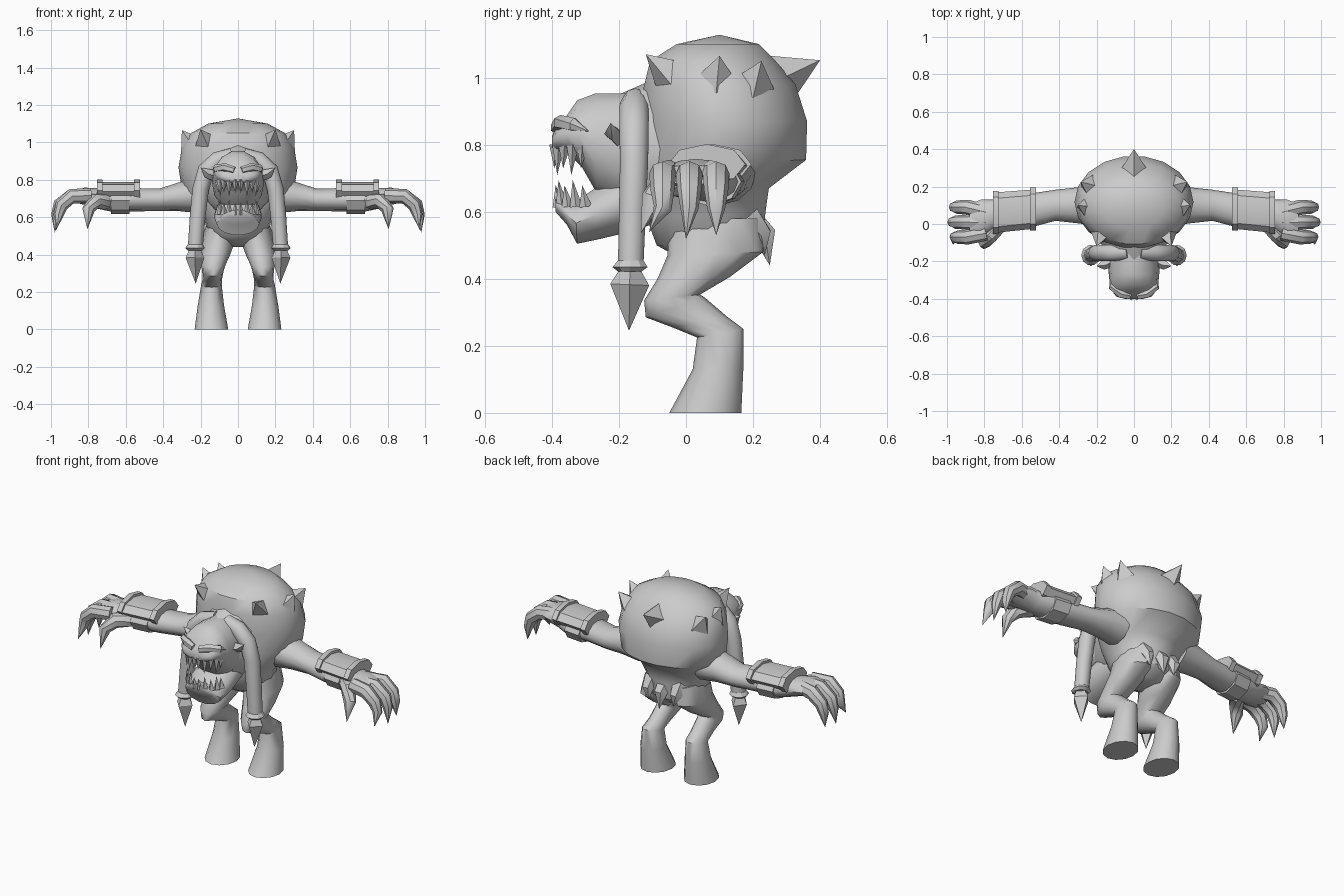
import bpy, bmesh, math
from mathutils import Vector as V

cube = bpy.data.objects.get("Cube")
if cube:
    bpy.data.objects.remove(cube, do_unlink=True)

grey = bpy.data.materials.new("plain_grey")
grey.use_nodes = True
grey.diffuse_color = (0.6, 0.6, 0.6, 1)
grey.node_tree.nodes["Principled BSDF"].inputs["Base Color"].default_value = (0.6, 0.6, 0.6, 1)


def loft(name, rings, sides=12, mirror=False, angle=42):
    """Skin a list of ellipses, each given as centre and two half axes."""
    bm = bmesh.new()
    loops = []
    for c, u, v in rings:
        steps = [math.tau * i / sides for i in range(sides)]
        loops.append([bm.verts.new(V(c) + V(u) * math.cos(a) + V(v) * math.sin(a)) for a in steps])
    for a, b in zip(loops, loops[1:]):
        for i in range(sides):
            j = (i + 1) % sides
            bm.faces.new((a[i], a[j], b[j], b[i]))
    bm.faces.new(loops[0])
    bm.faces.new(loops[-1])
    bmesh.ops.remove_doubles(bm, verts=bm.verts, dist=0.0004)
    bmesh.ops.recalc_face_normals(bm, faces=bm.faces)
    me = bpy.data.meshes.new(name)
    bm.to_mesh(me)
    bm.free()
    me.materials.append(grey)
    ob = bpy.data.objects.new(name, me)
    bpy.context.collection.objects.link(ob)
    bpy.ops.object.select_all(action="DESELECT")
    ob.select_set(True)
    bpy.context.view_layer.objects.active = ob
    bpy.ops.object.shade_smooth_by_angle(angle=math.radians(angle))
    if mirror:
        ob.modifiers.new("mirror", "MIRROR").use_mirror_merge = False
    return ob


def profile(name, rows, **kw):
    """Rows: front y, front z, back y, back z, centre x, half width."""
    rings = []
    for yf, zf, yb, zb, x, rx in rows:
        f, b = V((x, yf, zf)), V((x, yb, zb))
        rings.append(((f + b) / 2, V((rx, 0, 0)), (b - f) / 2))
    return loft(name, rings, **kw)


def tube(name, pts, radii, **kw):
    """Round tube along a path; a zero radius makes a point."""
    pts = [V(p) for p in pts]
    rings = []
    for i, (p, r) in enumerate(zip(pts, radii)):
        d = (pts[min(i + 1, len(pts) - 1)] - pts[max(i - 1, 0)]).normalized()
        side = d.cross(V((0, 1, 0)) if abs(d.y) < 0.8 else V((1, 0, 0))).normalized()
        rings.append((p, side * r, d.cross(side) * r))
    return loft(name, rings, **kw)


def across(name, rows, **kw):
    """Rows along the arm: x, y, z, half depth, half height."""
    return loft(name, [((x, y, z), (0, ry, 0), (0, 0, rz)) for x, y, z, ry, rz in rows], **kw)


# Hunched torso with the big rounded back
profile("torso", [
    (0.02, .44, .17, .45, 0, .09), (-.09, .50, .23, .50, 0, .16),
    (-.12, .58, .24, .60, 0, .18), (-.13, .65, .25, .67, 0, .23),
    (-.13, .74, .362, .755, 0, .30), (-.13, .86, .365, .87, 0, .318),
    (-.13, .97, .33, .98, 0, .30), (-.11, 1.05, .27, 1.05, 0, .25),
    (-.03, 1.10, .22, 1.10, 0, .16), (.10, 1.128, .10, 1.128, 0, 0)], sides=18)

# Spikes around the back
tube("rear_spike", [(0, .27, .99), (0, .40, 1.052)], (.085, 0), sides=4)
for label, base, tip in (("front", (.17, -.04, 1.0), (.2, -.12, 1.07)),
                         ("middle", (.25, .09, .99), (.3, .1, 1.065)),
                         ("hind", (.23, .2, .98), (.285, .225, 1.05))):
    tube(label + "_spikes", [base, tip], (.065, 0), sides=4, mirror=True)

# Ragged tuft below the back
tube("tail_tuft", [(0, .18, .58), (0, .235, .53), (0, .25, .44)], (.05, .04, 0), sides=6)
tube("side_tufts", [(.09, .18, .58), (.09, .225, .53), (.08, .235, .47)], (.05, .035, 0),
     sides=6, mirror=True)

# Bent legs ending in flared hooves
profile("legs", [
    (-.05, .58, .23, .58, .09, .075), (-.055, .47, .23, .48, .105, .09),
    (-.085, .40, .13, .405, .12, .08), (-.125, .335, .042, .353, .132, .065),
    (-.12, .285, .055, .345, .134, .058), (-.04, .255, .125, .285, .137, .052),
    (.033, .225, .172, .25, .142, .055), (.02, .13, .171, .13, .145, .07),
    (-.05, 0, .165, 0, .142, .09)], mirror=True)

# Arms, hands and clawed fingers
across("arms", [
    (.2, .1, .72, .11, .1), (.31, .1, .71, .095, .078), (.42, .1, .693, .083, .06),
    (.54, .075, .693, .09, .062), (.68, .065, .69, .09, .06), (.75, .05, .70, .08, .055),
    (.82, .03, .712, .1, .046), (.88, .015, .71, .09, .03)], mirror=True)
for label, y, tip_y, tip_z, reach in (("front", -.07, -.11, .54, -.012),
                                      ("middle", .01, 0, .518, 0),
                                      ("rear", .09, .09, .53, -.008)):
    tube(label + "_fingers", [(.79, y * .7, .715), (.89, y, .712), (.955 + reach, y, .665),
                              (.972 + reach, y, .61), (.98 + reach, tip_y, tip_z)],
         (.04, .04, .036, .027, 0), sides=8, mirror=True)
tube("thumbs", [(.71, .01, .685), (.765, -.06, .685), (.80, -.1, .64), (.805, -.135, .535)],
     (.045, .042, .034, 0), sides=8, mirror=True)

# Bracers: upper plate, raised end bands, lower strap
across("bracer_plates", [(.53, .08, .738, .105, .05), (.75, .06, .738, .108, .05)],
       sides=8, mirror=True, angle=25)
for label, x, y in (("inner", .525, .08), ("outer", .725, .062)):
    across(label + "_bracer_bands", [(x, y, .742, .115, .06), (x + .03, y, .742, .115, .06)],
           sides=8, mirror=True, angle=25)
across("bracer_straps", [(.58, .075, .69, .1, .072), (.68, .065, .69, .1, .072)],
       sides=8, mirror=True, angle=25)

# Neck, skull with upper jaw, and lower jaw
profile("neck", [(-.02, .58, -.02, 1.02, 0, .2), (-.13, .57, -.12, .985, 0, .17),
                 (-.2, .58, -.2, .95, 0, .12)], sides=12)
profile("skull", [
    (-.10, .60, -.10, .965, 0, .13), (-.20, .62, -.20, .957, 0, .14),
    (-.265, .65, -.27, .957, 0, .135), (-.31, .73, -.325, .935, 0, .13),
    (-.35, .77, -.355, .89, 0, .122), (-.385, .78, -.39, .85, 0, .095),
    (-.40, .79, -.40, .825, 0, .05)], sides=14)
profile("lower_jaw", [
    (-.10, .56, -.10, .74, 0, .11), (-.20, .53, -.20, .71, 0, .125),
    (-.265, .515, -.275, .67, 0, .125), (-.325, .503, -.33, .63, 0, .115),
    (-.355, .56, -.37, .635, 0, .09), (-.39, .60, -.39, .64, 0, .05)], sides=14)
tube("brows", [(0.02, -.385, .85), (.07, -.375, .865), (.115, -.335, .86), (.13, -.29, .84)],
     (.02, .024, .022, 0), sides=6, mirror=True)

# Teeth follow the curve of each jaw
for i in range(5):
    a = math.radians(8 + 19 * i)
    x, y = .105 * math.sin(a), -.3 - .09 * math.cos(a)
    drop = .075 if i % 2 else .055
    tube("upper_teeth", [(x, y, .80), (x, y - .004, .785 - drop)], (.019, 0), sides=4, mirror=True)
    tube("lower_teeth", [(x, y + .01, .615), (x, y, .635 + drop * .8)], (.019, 0), sides=4, mirror=True)

# Ears and hanging braids with cuffs and spade tips
tube("ears", [(.12, -.2, .82), (.165, -.22, .835), (.2, -.225, .865)], (.03, .025, 0),
     sides=4, mirror=True)
tube("braids", [(.03, -.15, .93), (.11, -.155, .905), (.17, -.155, .85), (.2, -.155, .75),
                (.216, -.16, .6), (.228, -.165, .44)],
     (.04, .046, .046, .044, .042, .04), sides=10, mirror=True)
profile("braid_cuffs", [(-.205, .455, -.125, .455, .228, .04), (-.222, .435, -.112, .435, .23, .052),
                        (-.205, .422, -.13, .422, .23, .04)], sides=10, mirror=True, angle=25)
profile("braid_tips", [(-.2, .425, -.135, .425, .23, .032), (-.226, .385, -.11, .38, .23, .05),
                       (-.17, .245, -.17, .245, .226, 0)], sides=4, mirror=True, angle=20)
